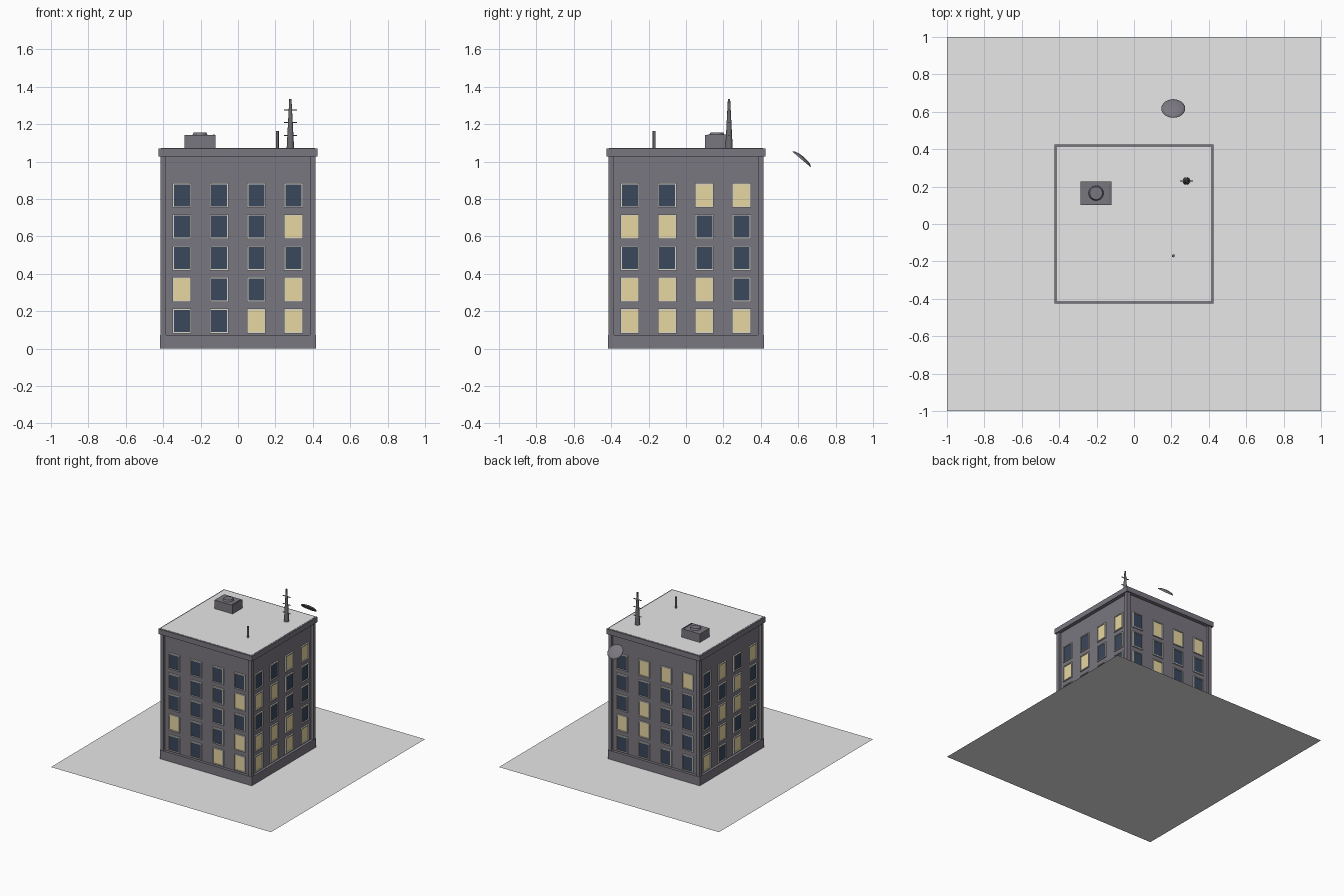
import bpy, bmesh, math
from mathutils import Matrix, Vector

cube = bpy.data.objects.get("Cube")
if cube:
    bpy.data.objects.remove(cube, do_unlink=True)


def material(name, r, g, b):
    m = bpy.data.materials.new(name)
    m.use_nodes = True
    m.diffuse_color = (r, g, b, 1)
    m.node_tree.nodes["Principled BSDF"].inputs["Base Color"].default_value = (r, g, b, 1)
    return m


WALL = material("wall grey", 0.195, 0.185, 0.215)
PALE = material("pale grey", 0.8, 0.8, 0.8)
GLASS = material("dark glass", 0.042, 0.063, 0.105)
LIT = material("lit glass", 0.8, 0.68, 0.36)
FRAME = material("frame cream", 0.72, 0.69, 0.64)
METAL = material("dark metal", 0.15, 0.145, 0.16)


def finish(name, bm, mats, smooth=False):
    bmesh.ops.recalc_face_normals(bm, faces=bm.faces)
    mesh = bpy.data.meshes.new(name)
    bm.to_mesh(mesh)
    bm.free()
    ob = bpy.data.objects.new(name, mesh)
    bpy.context.collection.objects.link(ob)
    for m in mats:
        mesh.materials.append(m)
    if smooth:
        bpy.ops.object.select_all(action="DESELECT")
        ob.select_set(True)
        bpy.context.view_layer.objects.active = ob
        bpy.ops.object.shade_smooth_by_angle(angle=math.radians(40))
    return ob


def add_box(bm, centre, size, rot=Matrix(), index=0):
    mat = rot @ Matrix.Translation(centre) @ Matrix.Diagonal((*size, 1))
    verts = bmesh.ops.create_cube(bm, size=1, matrix=mat)["verts"]
    for f in {f for v in verts for f in v.link_faces}:
        f.material_index = index


def box(name, centre, size, mat):
    bm = bmesh.new()
    add_box(bm, centre, size)
    return finish(name, bm, [mat])


def cone(name, base, r1, r2, height, mat, sides=16):
    bm = bmesh.new()
    bmesh.ops.create_cone(bm, cap_ends=True, segments=sides, radius1=r1, radius2=r2, depth=height,
                          matrix=Matrix.Translation(Vector(base) + Vector((0, 0, height / 2))))
    return finish(name, bm, [mat], True)


# Ground sheet
bm = bmesh.new()
bmesh.ops.create_grid(bm, x_segments=1, y_segments=1, size=1)
finish("ground_sheet", bm, [PALE])

# Main block: recessed walls, plinth, cornice and corner pillars
WALL_D = 0.395
ROOF = 1.07
box("walls", (0, 0, 0.54), (2 * WALL_D, 2 * WALL_D, 1.04), WALL)
box("plinth", (0, 0, 0.038), (0.835, 0.835, 0.072), WALL)
box("cornice", (0, 0, 1.049), (0.85, 0.85, 0.042), WALL)
box("roof_surface", (0, 0, ROOF), (0.825, 0.825, 0.004), PALE)
bm = bmesh.new()
for sx in (-1, 1):
    for sy in (-1, 1):
        add_box(bm, (sx * 0.4, sy * 0.4, 0.55), (0.03, 0.03, 0.97))
finish("corner_pillars", bm, [WALL])

# Windows: rows from top to bottom, 1 means the light is on
SIDES = {
    "front": ("0000", "0001", "0000", "1001", "0011"),
    "left": ("0011", "1100", "0000", "1110", "1111"),
    "back": ("0111", "0000", "0100", "1100", "0000"),
    "right": ("0101", "0010", "0110", "0100", "1010"),
}
W, H, BAR = 0.1, 0.132, 0.007
for side, (name, rows) in enumerate(SIDES.items()):
    turn = Matrix.Rotation(side * math.pi / 2, 4, "Z")
    frames, panes = bmesh.new(), bmesh.new()
    for r, row in enumerate(rows):
        z = 0.82 - r * 0.168
        for c, state in enumerate(row):
            x = -0.3 + c * 0.199
            add_box(panes, (x, -WALL_D, z), (W - BAR, H - BAR, 0.004)[0:1] + (0.008, H - BAR), turn, int(state))
            for s in (-1, 1):
                add_box(frames, (x + s * (W - BAR) / 2, -WALL_D, z), (BAR, 0.022, H), turn)
                add_box(frames, (x, -WALL_D, z + s * (H - BAR) / 2), (W, 0.022, BAR), turn)
    finish(name + "_window_frames", frames, [FRAME])
    finish(name + "_window_panes", panes, [GLASS, LIT])

# Rooftop cooling unit with fan cover and slot
box("cooling_unit", (-0.203, 0.165, 1.105), (0.165, 0.125, 0.074), WALL)
cone("fan_cover", (-0.203, 0.165, 1.142), 0.04, 0.034, 0.014, WALL, 24)
box("cooling_unit_slot", (-0.13, 0.165, 1.143), (0.008, 0.1, 0.006), METAL)

# Mast with cross bars, and a short vent pipe
cone("mast", (0.28, 0.23, ROOF), 0.02, 0.006, 0.265, METAL)
bm = bmesh.new()
for z in (1.14, 1.21, 1.275):
    add_box(bm, (0.28, 0.23, z), (0.07, 0.005, 0.005))
finish("mast_cross_bars", bm, [METAL])
cone("vent_pipe", (0.21, -0.17, ROOF), 0.008, 0.008, 0.093, METAL, 12)

# Shallow dish, domed side facing up and back
bm = bmesh.new()
bmesh.ops.create_uvsphere(bm, u_segments=24, v_segments=12, radius=0.064)
bmesh.ops.bisect_plane(bm, geom=bm.verts[:] + bm.edges[:] + bm.faces[:],
                       plane_co=(0, 0, 0), plane_no=(0, 0, 1), clear_inner=True)
bmesh.ops.scale(bm, vec=(1, 1, 0.28), verts=bm.verts)
bmesh.ops.holes_fill(bm, edges=[e for e in bm.edges if e.is_boundary])
dish = finish("dish", bm, [WALL], True)
dish.location = (0.21, 0.617, 1.012)
dish.rotation_euler = (math.radians(-40), 0, 0)
